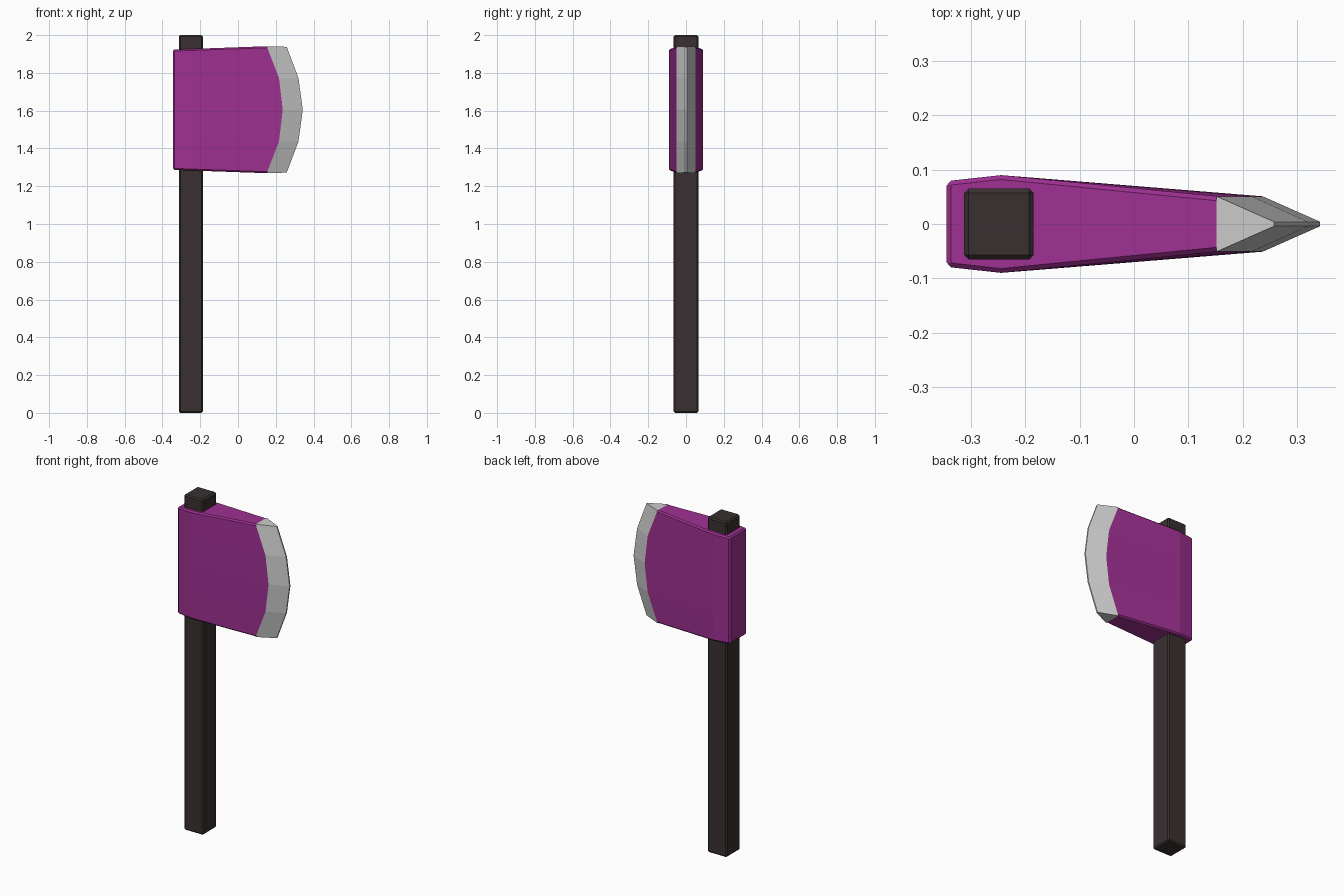
import bpy, bmesh

if "Cube" in bpy.data.objects:
    bpy.data.objects.remove(bpy.data.objects["Cube"])

MID_Z = 1.605


def material(name, rgb):
    m = bpy.data.materials.new(name)
    m.diffuse_color = (*rgb, 1)
    m.use_nodes = True
    m.node_tree.nodes["Principled BSDF"].inputs["Base Color"].default_value = m.diffuse_color
    return m


def add_object(name, bm, mat=None):
    bmesh.ops.recalc_face_normals(bm, faces=bm.faces)
    me = bpy.data.meshes.new(name)
    bm.to_mesh(me)
    bm.free()
    ob = bpy.data.objects.new(name, me)
    bpy.context.collection.objects.link(ob)
    if mat:
        me.materials.append(mat)
    return ob


def bevel(ob, width, method):
    mod = ob.modifiers.new("bevel", 'BEVEL')
    mod.width, mod.segments, mod.limit_method = width, 1, method


def column(xs, half_y, half_mid, half_end):
    """Five stacked points: x for middle, quarter and end rows."""
    mid, quarter, end = xs
    return [(x, half_y, MID_Z + z) for x, z in zip(
        (end, quarter, mid, quarter, end),
        (-half_end, -half_mid, 0, half_mid, half_end))]


def loft(columns):
    """Closed solid from columns of points mirrored across y = 0."""
    bm = bmesh.new()
    left, right = ([[bm.verts.new((x, s * y, z)) for x, y, z in c]
                    for c in columns] for s in (-1, 1))
    for side in (left, right):
        for a, b in zip(side, side[1:]):
            for r in range(4):
                bm.faces.new((a[r], b[r], b[r + 1], a[r + 1]))
    for c in (0, -1):
        for r in range(4):
            bm.faces.new((left[c][r], left[c][r + 1], right[c][r + 1], right[c][r]))
    for r in (0, -1):
        for c in range(len(columns) - 1):
            bm.faces.new((left[c][r], left[c + 1][r], right[c + 1][r], right[c][r]))
    bmesh.ops.recalc_face_normals(bm, faces=bm.faces)
    return bm


purple = material("purple_paint", (0.35, 0.03, 0.29))
dark = material("dark_wood", (0.042, 0.03, 0.03))

# handle
bm = bmesh.new()
bmesh.ops.create_cube(bm, size=1)
for v in bm.verts:
    v.co = (v.co.x * 0.128 - 0.249, v.co.y * 0.13, (v.co.z + 0.5) * 2)
bevel(add_object("handle", bm, dark), 0.008, 'ANGLE')

# axe head body, with bevelled rims except where it meets the blade
joint = column((0.237, 0.217, 0.152), 0.051, 0.168, 0.336)
bm = loft([column((-0.345,) * 3, 0.079, 0.159, 0.318),
           column((-0.245,) * 3, 0.09, 0.161, 0.322),
           joint])
weight = bm.edges.layers.float.new("bevel_weight_edge")
for e in bm.edges:
    if e.calc_face_angle(0) > 1 and not all(v.co.x > 0.1 for v in e.verts):
        e[weight] = 1
bevel(add_object("axe_head", bm, purple), 0.008, 'WEIGHT')

# cutting blade
edge = column((0.343, 0.32, 0.258), 0.004, 0.168, 0.333)
add_object("blade", loft([joint, edge]))
